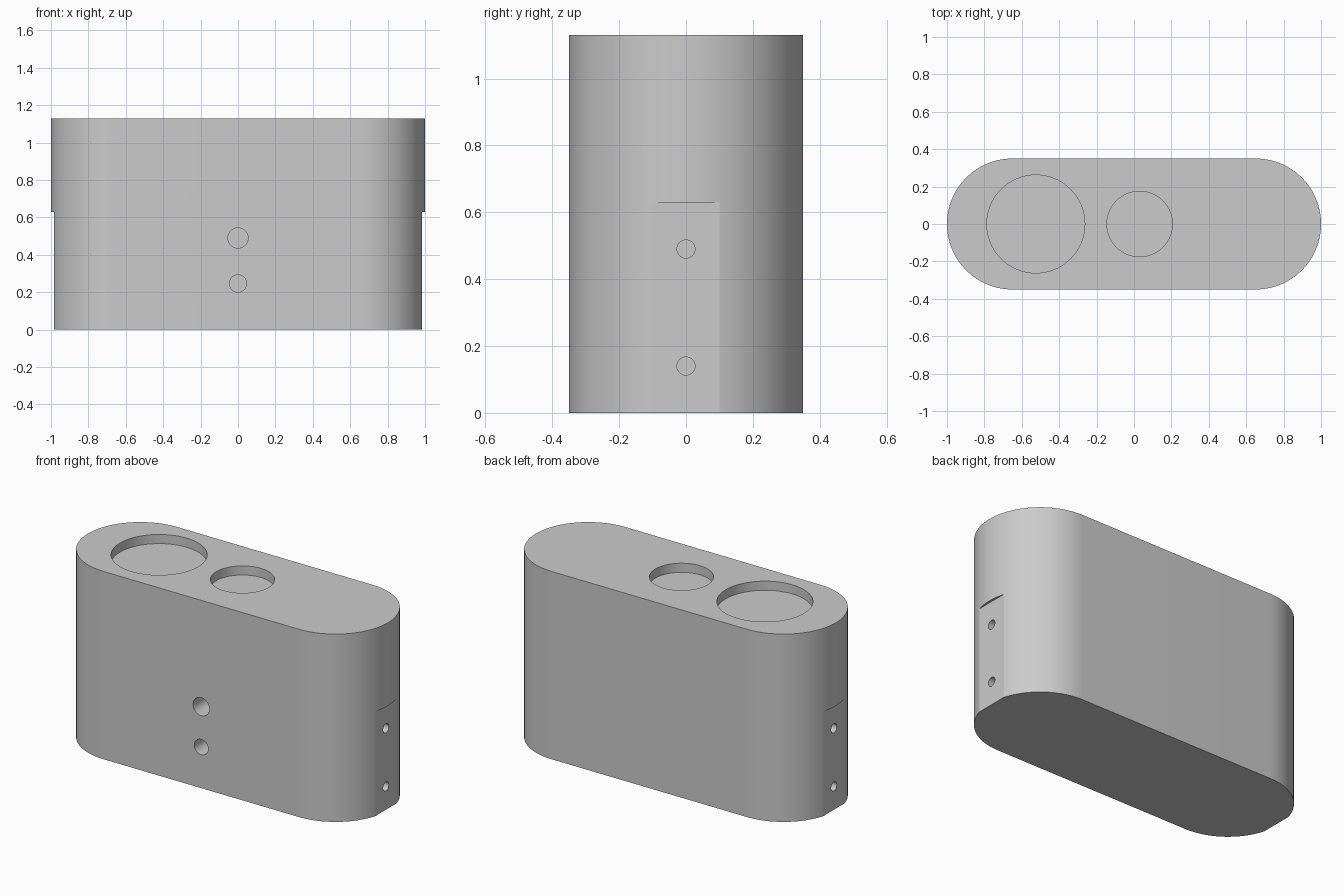
import bpy
import bmesh
from math import cos, sin, pi, radians
from mathutils import Matrix, Vector

HEIGHT, RADIUS, STRAIGHT = 1.13, 0.35, 0.65

cube = bpy.data.objects.get("Cube")
if cube:
    bpy.data.objects.remove(cube, do_unlink=True)

grey = bpy.data.materials.new("plain_grey")
grey.use_nodes = True
colour = (0.6, 0.6, 0.6, 1)
grey.diffuse_color = colour
grey.node_tree.nodes["Principled BSDF"].inputs["Base Color"].default_value = colour


def add_object(name, bm):
    bmesh.ops.recalc_face_normals(bm, faces=bm.faces)
    mesh = bpy.data.meshes.new(name)
    bm.to_mesh(mesh)
    bm.free()
    mesh.materials.append(grey)
    obj = bpy.data.objects.new(name, mesh)
    bpy.context.collection.objects.link(obj)
    return obj


def cylinder(name, centre, axis, radius, depth):
    """Cylinder reaching `depth` to both sides of a surface point."""
    bm = bmesh.new()
    turn = Vector((0, 0, 1)).rotation_difference(Vector(axis)).to_matrix().to_4x4()
    bmesh.ops.create_cone(bm, cap_ends=True, segments=64, radius1=radius,
                          radius2=radius, depth=2 * depth,
                          matrix=Matrix.Translation(centre) @ turn)
    return add_object(name, bm)


def box(name, centre, size):
    bm = bmesh.new()
    bmesh.ops.create_cube(bm, size=1,
                          matrix=Matrix.Translation(centre) @ Matrix.Diagonal((*size, 1)))
    return add_object(name, bm)


# Stadium-shaped block
bm = bmesh.new()
steps = 48
outline = []
for side in (1, -1):
    for i in range(steps + 1):
        a = -pi / 2 + pi * i / steps
        outline.append(bm.verts.new((side * (STRAIGHT + RADIUS * cos(a)),
                                     side * RADIUS * sin(a), 0)))
base = bm.faces.new(outline)
top = bmesh.ops.extrude_face_region(bm, geom=[base])["geom"]
bmesh.ops.translate(bm, vec=(0, 0, HEIGHT),
                    verts=[v for v in top if isinstance(v, bmesh.types.BMVert)])
body = add_object("body", bm)

# Flats milled on the lower part of both ends
cutters = [box("end_flat_cutter", (s * 1.085, 0, 0.265), (0.2, 0.6, 0.73))
           for s in (-1, 1)]

# Shallow round pockets in the top
cutters.append(cylinder("large_pocket_cutter", (-0.525, 0, HEIGHT), (0, 0, 1), 0.262, 0.055))
cutters.append(cylinder("small_pocket_cutter", (0.03, 0, HEIGHT), (0, 0, 1), 0.175, 0.055))

# Blind holes in the front
for z, r in ((0.49, 0.054), (0.247, 0.046)):
    cutters.append(cylinder("front_hole_cutter", (0, -RADIUS, z), (0, 1, 0), r, 0.16))

# Blind holes in both end flats
for s in (-1, 1):
    for z in (0.49, 0.14):
        cutters.append(cylinder("end_hole_cutter", (s * 0.985, 0, z), (1, 0, 0), 0.027, 0.1))

bpy.ops.object.select_all(action="DESELECT")
bpy.context.view_layer.objects.active = body
body.select_set(True)
for cutter in cutters:
    cutter.hide_render = True
    mod = body.modifiers.new("cut", "BOOLEAN")
    mod.operation = "DIFFERENCE"
    mod.solver = "EXACT"
    mod.object = cutter
    bpy.ops.object.modifier_apply(modifier=mod.name)
    bpy.data.objects.remove(cutter, do_unlink=True)

bpy.ops.object.shade_smooth_by_angle(angle=radians(12))
